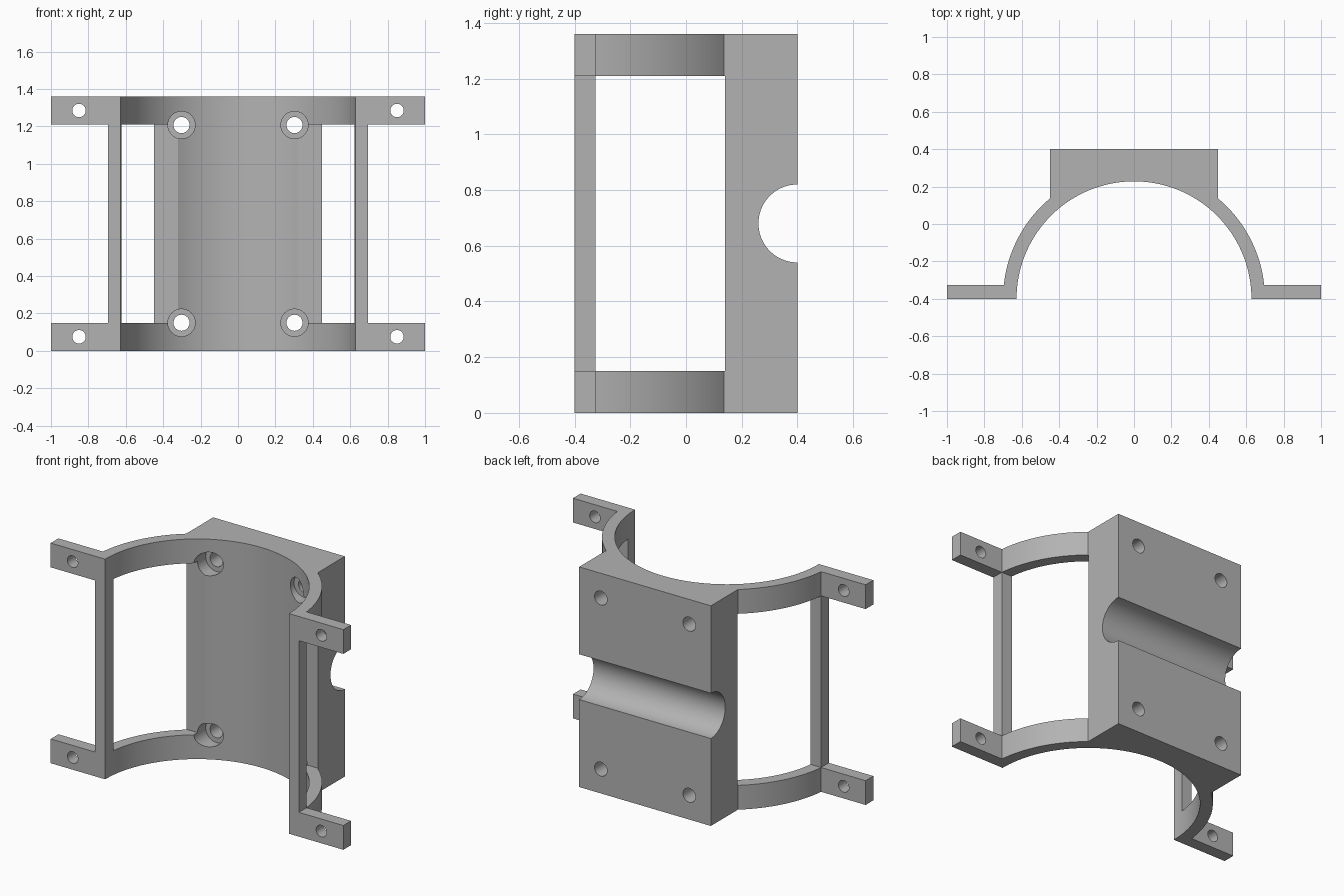
import bpy
import bmesh
from math import sin, cos, asin, acos, pi, sqrt
from mathutils import Matrix, Vector

cube = bpy.data.objects.get("Cube")
if cube:
    bpy.data.objects.remove(cube, do_unlink=True)

HEIGHT = 1.36
BACK, FRONT = 0.4, -0.4
INNER, OUTER = 0.628, 0.70      # arch radii, centred on the front plane
FLANGE = 0.075                  # foot thickness
BLOCK = 0.45                    # half width of the rear block
LOW, HIGH = 0.15, 1.21          # window heights
SEAT = 0.14                     # depth where the window ends
MID = HEIGHT / 2

grey = bpy.data.materials.new("plain_grey")
grey.use_nodes = True
GREY = (0.45, 0.45, 0.45, 1)
grey.diffuse_color = GREY
grey.node_tree.nodes["Principled BSDF"].inputs["Base Color"].default_value = GREY


def make_object(name, bm):
    bmesh.ops.recalc_face_normals(bm, faces=bm.faces[:])
    mesh = bpy.data.meshes.new(name)
    bm.to_mesh(mesh)
    bm.free()
    obj = bpy.data.objects.new(name, mesh)
    bpy.context.collection.objects.link(obj)
    return obj


def arc(radius, start, end, steps):
    angles = [start + (end - start) * i / steps for i in range(steps + 1)]
    return [(radius * cos(a), FRONT + radius * sin(a)) for a in angles]


def box(name, low, high):
    low, high = Vector(low), Vector(high)
    bm = bmesh.new()
    bmesh.ops.create_cube(bm, size=1)
    bmesh.ops.scale(bm, vec=high - low, verts=bm.verts)
    bmesh.ops.translate(bm, vec=(low + high) / 2, verts=bm.verts)
    return make_object(name, bm)


def rod(name, axis, radius, centre, length, sides=40):
    bm = bmesh.new()
    bmesh.ops.create_cone(bm, cap_ends=True, segments=sides, radius1=radius,
                          radius2=radius, depth=length)
    turn = Matrix.Rotation(pi / 2, 4, "Y" if axis == "x" else "X")
    bmesh.ops.transform(bm, matrix=Matrix.Translation(centre) @ turn, verts=bm.verts)
    return make_object(name, bm)


# Cross-section: arch, feet and rear block
side = arc(OUTER, asin(FLANGE / OUTER), acos(BLOCK / OUTER), 20)
right_half = [(INNER, FRONT), (1, FRONT), (1, FRONT + FLANGE)] + side + [(BLOCK, BACK)]
left_half = [(-x, y) for x, y in reversed(right_half)]
profile = right_half + left_half + arc(INNER, pi, 0, 72)[1:-1]

bm = bmesh.new()
base = bm.faces.new([bm.verts.new((x, y, 0)) for x, y in profile])
top = bmesh.ops.extrude_face_region(bm, geom=[base])["geom"]
bmesh.ops.translate(bm, vec=(0, 0, HEIGHT),
                    verts=[g for g in top if isinstance(g, bmesh.types.BMVert)])
bracket = make_object("pipe_saddle_bracket", bm)
bracket.data.materials.append(grey)

# Side windows and the rear cross groove
cutters = [
    box("window_cutter", (-0.9, FRONT + FLANGE, LOW), (0.9, SEAT, HIGH)),
    rod("groove_cutter", "x", 0.14, (0, BACK, MID), 1.2, 72),
]
post_edge = sqrt(OUTER ** 2 - FLANGE ** 2)
for s in (-1, 1):
    # Gap between the upper and lower feet
    a, b = sorted((s * post_edge, s * 1.1))
    cutters.append(box("foot_gap_cutter", (a, -0.5, LOW), (b, 0, HIGH)))
    # Foot holes, block holes and their counterbores
    for z in (0.075, 1.285):
        cutters.append(rod("foot_hole_cutter", "y", 0.036, (s * 0.85, FRONT, z), 0.4))
    for z in (LOW, HIGH - 0.003):
        cutters.append(rod("bolt_hole_cutter", "y", 0.043, (s * 0.302, 0.3, z), 0.6))
        cutters.append(rod("counterbore_cutter", "y", 0.073, (s * 0.302, 0.11, z), 0.22))

bpy.context.view_layer.objects.active = bracket
for cutter in cutters:
    cutter.hide_render = True
    cut = bracket.modifiers.new("cut", "BOOLEAN")
    cut.operation = "DIFFERENCE"
    cut.solver = "EXACT"
    cut.object = cutter
    bpy.ops.object.modifier_apply(modifier=cut.name)
    bpy.data.objects.remove(cutter, do_unlink=True)

bpy.ops.object.select_all(action="DESELECT")
bracket.select_set(True)
bpy.ops.object.shade_smooth_by_angle(angle=pi / 6)
